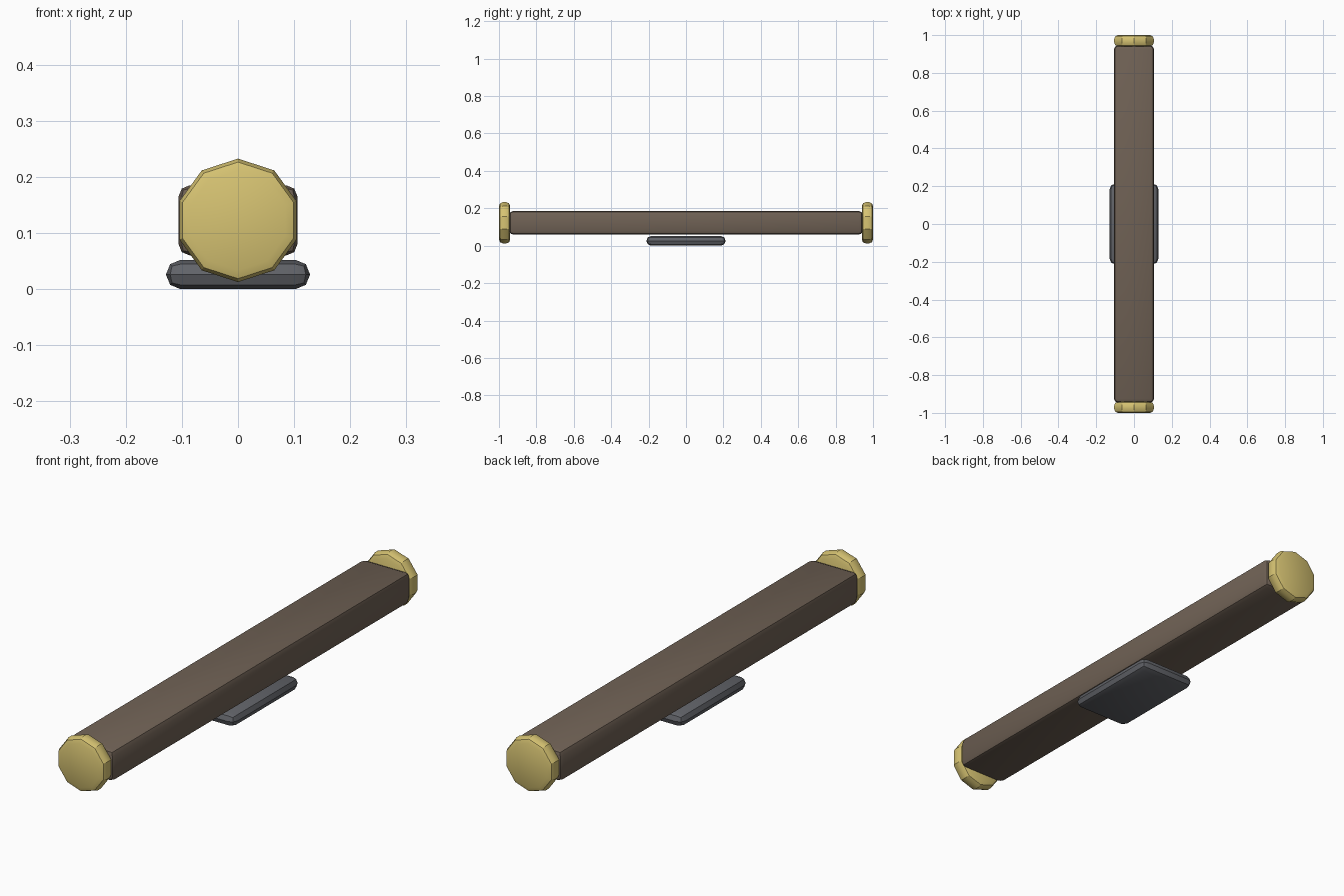
import bpy, bmesh, math
from mathutils import Matrix

if "Cube" in bpy.data.objects:
    bpy.data.objects.remove(bpy.data.objects["Cube"])


def material(name, color):
    m = bpy.data.materials.new(name)
    m.diffuse_color = (*color, 1)
    m.use_nodes = True
    m.node_tree.nodes["Principled BSDF"].inputs["Base Color"].default_value = m.diffuse_color
    return m


brown = material("brown", (0.16, 0.12, 0.09))
gold = material("gold", (0.68, 0.55, 0.17))
slate = material("slate", (0.12, 0.125, 0.14))


def finish(bm, edges, bevel, name, location, mat):
    """Round the given edges, then turn the bmesh into a smooth-by-angle object."""
    bmesh.ops.bevel(bm, geom=edges, offset=bevel, segments=2, profile=0.5,
                    affect='EDGES', clamp_overlap=True)
    bmesh.ops.remove_doubles(bm, verts=bm.verts[:], dist=0.0008)
    bmesh.ops.recalc_face_normals(bm, faces=bm.faces[:])
    mesh = bpy.data.meshes.new(name)
    bm.to_mesh(mesh)
    bm.free()
    mesh.materials.append(mat)
    ob = bpy.data.objects.new(name, mesh)
    ob.location = location
    bpy.context.collection.objects.link(ob)
    bpy.ops.object.select_all(action='DESELECT')
    ob.select_set(True)
    bpy.context.view_layer.objects.active = ob
    bpy.ops.object.shade_smooth_by_angle(angle=math.radians(30))
    return ob


def rounded_box(name, size, location, bevel, mat):
    bm = bmesh.new()
    bmesh.ops.create_cube(bm, size=1, matrix=Matrix.Diagonal((*size, 1)))
    return finish(bm, bm.edges[:], bevel, name, location, mat)


def end_cap(name, y, radius=0.11, depth=0.06, sides=10):
    # ten-sided disc along y with a corner pointing up
    bm = bmesh.new()
    angles = [2 * math.pi * i / sides for i in range(sides)]
    rings = [[bm.verts.new((radius * math.sin(a), s * depth / 2, radius * math.cos(a)))
              for a in angles] for s in (-1, 1)]
    for ring in rings:
        bm.faces.new(ring)
    for i in range(sides):
        j = (i + 1) % sides
        bm.faces.new((rings[0][i], rings[0][j], rings[1][j], rings[1][i]))
    bmesh.ops.recalc_face_normals(bm, faces=bm.faces[:])
    rims = [e for e in bm.edges if abs(e.verts[0].co.y - e.verts[1].co.y) < 1e-5]
    return finish(bm, rims, 0.02, name, (0, y, 0.1225), gold)


# long bar
rounded_box("bar", (0.212, 1.89, 0.125), (0, 0, 0.1225), 0.02, brown)

# mounting plate under the middle
rounded_box("base_plate", (0.257, 0.424, 0.052), (0, 0, 0.026), 0.0259, slate)

# caps on both ends
end_cap("front_cap", -0.97)
end_cap("back_cap", 0.97)
